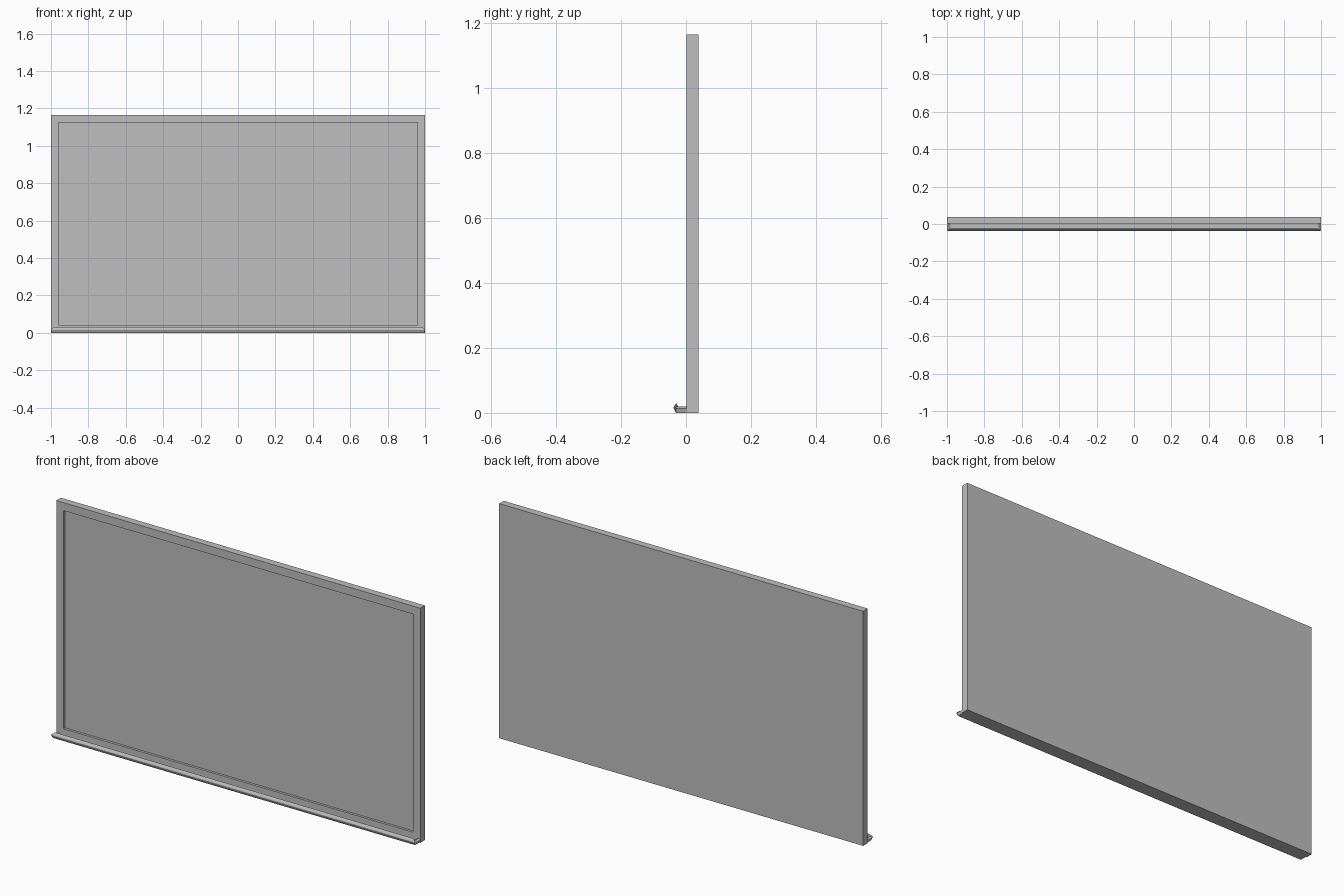
import bpy
import bmesh

cube = bpy.data.objects.get("Cube")
if cube:
    bpy.data.objects.remove(cube, do_unlink=True)

# One plain grey for the whole board
grey = bpy.data.materials.new("plain grey")
grey.use_nodes = True
colour = (0.52, 0.52, 0.52, 1)
grey.diffuse_color = colour
grey.node_tree.nodes["Principled BSDF"].inputs["Base Color"].default_value = colour


def finish(bm, name):
    bmesh.ops.recalc_face_normals(bm, faces=bm.faces[:])
    mesh = bpy.data.meshes.new(name)
    bm.to_mesh(mesh)
    bm.free()
    mesh.materials.append(grey)
    obj = bpy.data.objects.new(name, mesh)
    bpy.context.collection.objects.link(obj)
    return obj


def prism(name, profile, axis_ends):
    """Loft a (y, z) profile along x; axis_ends gives the half length per point."""
    bm = bmesh.new()
    left, right = [[bm.verts.new((side * x, y, z))
                    for (y, z), x in zip(profile, axis_ends)] for side in (-1, 1)]
    bm.faces.new(left)
    bm.faces.new(right)
    for i in range(len(profile)):
        j = (i + 1) % len(profile)
        bm.faces.new((left[i], left[j], right[j], right[i]))
    return finish(bm, name)


def rectangle(bm, half, y, bottom, top):
    return [bm.verts.new(p) for p in
            ((-half, y, bottom), (half, y, bottom), (half, y, top), (-half, y, top))]


# Board with a raised frame and a recessed writing surface
FRONT, BACK, TOP = 0.002, 0.038, 1.165
bm = bmesh.new()
rings = [rectangle(bm, 1, BACK, 0, TOP),
         rectangle(bm, 1, FRONT, 0, TOP),
         rectangle(bm, 0.96, FRONT, 0.042, TOP - 0.04),
         rectangle(bm, 0.96, FRONT + 0.012, 0.042, TOP - 0.04)]
bm.faces.new(rings[0])
bm.faces.new(rings[-1])
for a, b in zip(rings, rings[1:]):
    for i in range(4):
        j = (i + 1) % 4
        bm.faces.new((a[i], a[j], b[j], b[i]))
finish(bm, "framed_board")

# Shallow tray floor
prism("tray_floor", [(FRONT, 0), (-0.031, 0), (-0.031, 0.008), (FRONT, 0.008)], [0.995] * 4)

# Front lip, faceted, with its ends sloping inward at the top
prism("tray_lip",
      [(-0.031, 0), (-0.038, 0.014), (-0.038, 0.018), (-0.030, 0.03),
       (-0.025, 0.02), (-0.027, 0.006)],
      [0.995, 1, 1, 0.985, 0.98, 0.98])

# Low end walls of the tray
for side, name in ((1, "left_tray_end"), (-1, "right_tray_end")):
    bm = bmesh.new()
    section = ((0.98, 0), (0.995, 0), (1, 0.014), (0.99, 0.019), (0.98, 0.014))
    near, far = [[bm.verts.new((side * x, y, z)) for x, z in section]
                 for y in (-0.031, FRONT)]
    bm.faces.new(near)
    bm.faces.new(far)
    for i in range(len(section)):
        j = (i + 1) % len(section)
        bm.faces.new((near[i], near[j], far[j], far[i]))
    finish(bm, name)
